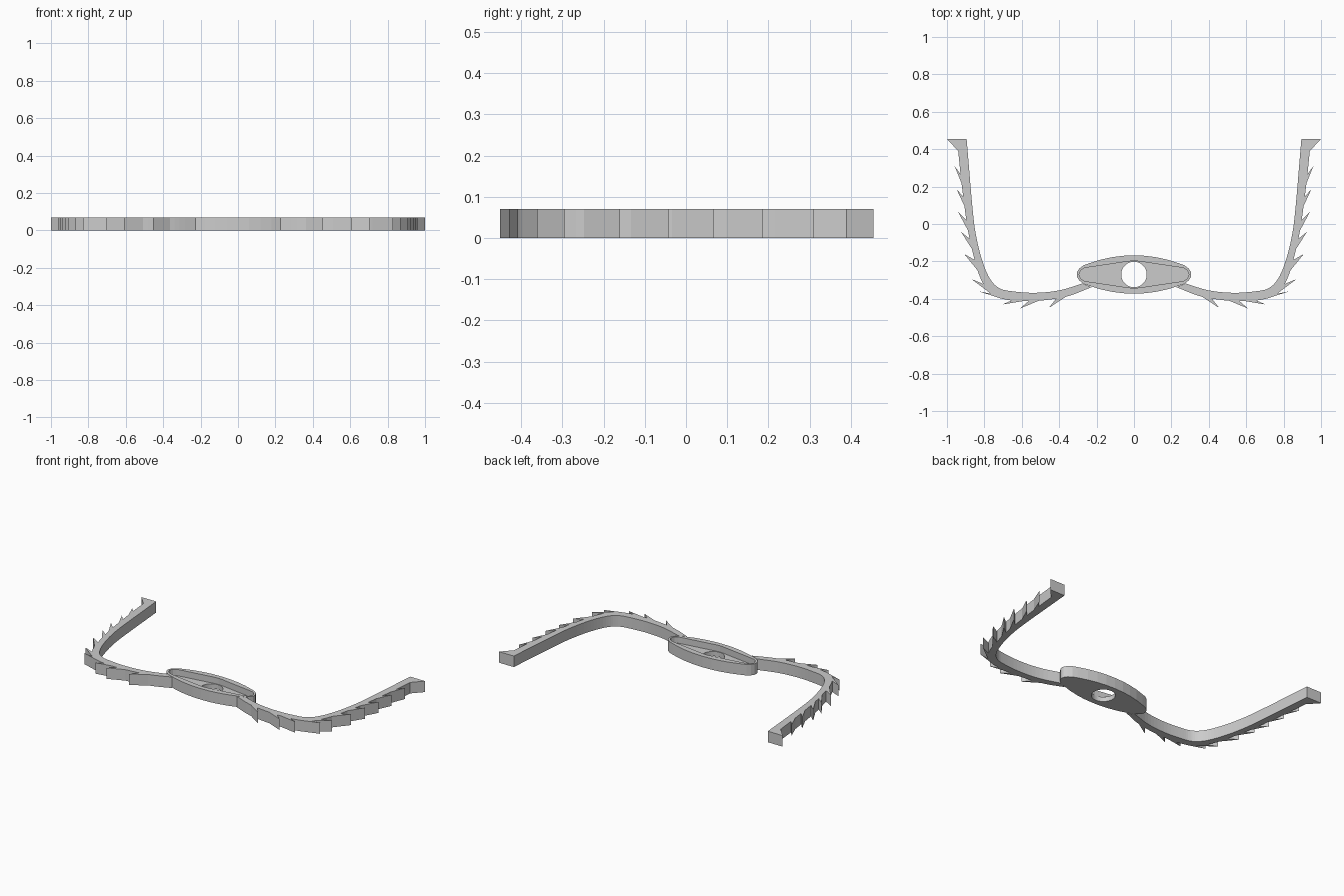
import bpy, bmesh, math
from mathutils import Vector

if "Cube" in bpy.data.objects:
    bpy.data.objects.remove(bpy.data.objects["Cube"])

H = 0.07        # plate thickness
CY = -0.27      # hub centre in y


def prism(name, pts, z0, z1):
    bm = bmesh.new()
    face = bm.faces.new([bm.verts.new((p[0], p[1], z0)) for p in pts])
    ext = bmesh.ops.extrude_face_region(bm, geom=[face])
    top = [v for v in ext["geom"] if isinstance(v, bmesh.types.BMVert)]
    bmesh.ops.translate(bm, verts=top, vec=(0, 0, z1 - z0))
    bmesh.ops.recalc_face_normals(bm, faces=bm.faces)
    me = bpy.data.meshes.new(name)
    bm.to_mesh(me)
    bm.free()
    ob = bpy.data.objects.new(name, me)
    bpy.context.collection.objects.link(ob)
    return ob


def smooth_path(ctrl, n):
    # Catmull-Rom curve through the control points
    p = [Vector(c) for c in ctrl]
    p = [2 * p[0] - p[1]] + p + [2 * p[-1] - p[-2]]
    out = []
    for i in range(1, len(p) - 2):
        a, b, c, d = p[i - 1:i + 3]
        for k in range(n):
            t = k / n
            out.append(0.5 * (2 * b + (c - a) * t + (2 * a - 5 * b + 4 * c - d) * t * t
                              + (3 * b - a - 3 * c + d) * t ** 3))
    return out + [p[-2]]


def four_way(quarter):
    # mirror a quarter outline (top centre to right end) into a closed loop
    right = quarter + [(x, -y) for x, y in reversed(quarter[:-1])]
    loop = right + [(-x, y) for x, y in reversed(right[1:-1])]
    return [(x, y + CY) for x, y in loop]


def cut(ob, cutter):
    cutter.hide_render = True
    mod = ob.modifiers.new("cut", "BOOLEAN")
    mod.operation, mod.solver, mod.object = "DIFFERENCE", "EXACT", cutter
    bpy.context.view_layer.objects.active = ob
    bpy.ops.object.modifier_apply(modifier=mod.name)
    bpy.data.objects.remove(cutter)


# hub with recessed top and central hole
outer = [(0, .102), (.06, .100), (.12, .092), (.18, .079), (.24, .06), (.27, .049),
         (.292, .032), (.304, .014), (.306, 0)]
inner = [(0, .073), (.03, .07), (.245, .038), (.268, .033), (.284, .022), (.292, .008), (.293, 0)]
hub = prism("hub", four_way(outer), 0, H)
cut(hub, prism("recess_cutter", four_way(inner), 0.03, H + 0.05))
ring = [(0.068 * math.cos(a * math.tau / 48), CY + 0.068 * math.sin(a * math.tau / 48))
        for a in range(48)]
cut(hub, prism("hole_cutter", ring, -0.05, H + 0.05))

# barbed arm: smooth inner edge, outer edge with thorns pointing toward the tip
inner_edge = smooth_path([(.275, -.318), (.40, -.355), (.53, -.368), (.65, -.36), (.72, -.343),
                          (.77, -.293), (.81, -.20), (.843, -.07), (.863, .08), (.895, .455)], 5)
outer_edge = smooth_path([(.228, -.338), (.34, -.382), (.45, -.404), (.58, -.413), (.70, -.401),
                          (.775, -.365), (.825, -.28), (.86, -.16), (.89, -.02), (.92, .2),
                          (.94, .39)], 24)
tips = [(.455, -.448), (.61, -.452), (.703, -.43), (.83, -.36), (.868, -.295), (.908, -.16),
        (.925, -.042), (.942, .067), (.949, .187), (.959, .31)]

dist = [0.0]
for a, b in zip(outer_edge, outer_edge[1:]):
    dist.append(dist[-1] + (b - a).length)


def at(s):
    return min(range(len(dist)), key=lambda i: abs(dist[i] - s))


edge, last = [], 0
for tip in tips:
    tip = Vector(tip)
    near = min(range(len(outer_edge)), key=lambda i: (outer_edge[i] - tip).length)
    back = max(at(dist[near] - 0.10), last)
    notch = max(at(dist[near] - 0.045), back + 1)
    edge += outer_edge[last:back:6] + [outer_edge[back], tip, outer_edge[notch]]
    last = notch + 1
edge += outer_edge[last::6] + [outer_edge[-1], Vector((1.0, .455))]
clean = []
for p in edge + inner_edge[::-1]:
    if not clean or (p - clean[-1]).length > 1e-4:
        clean.append(p)

for side, name in ((1, "right_arm"), (-1, "left_arm")):
    prism(name, [(side * p.x, p.y) for p in clean], 0, H)
